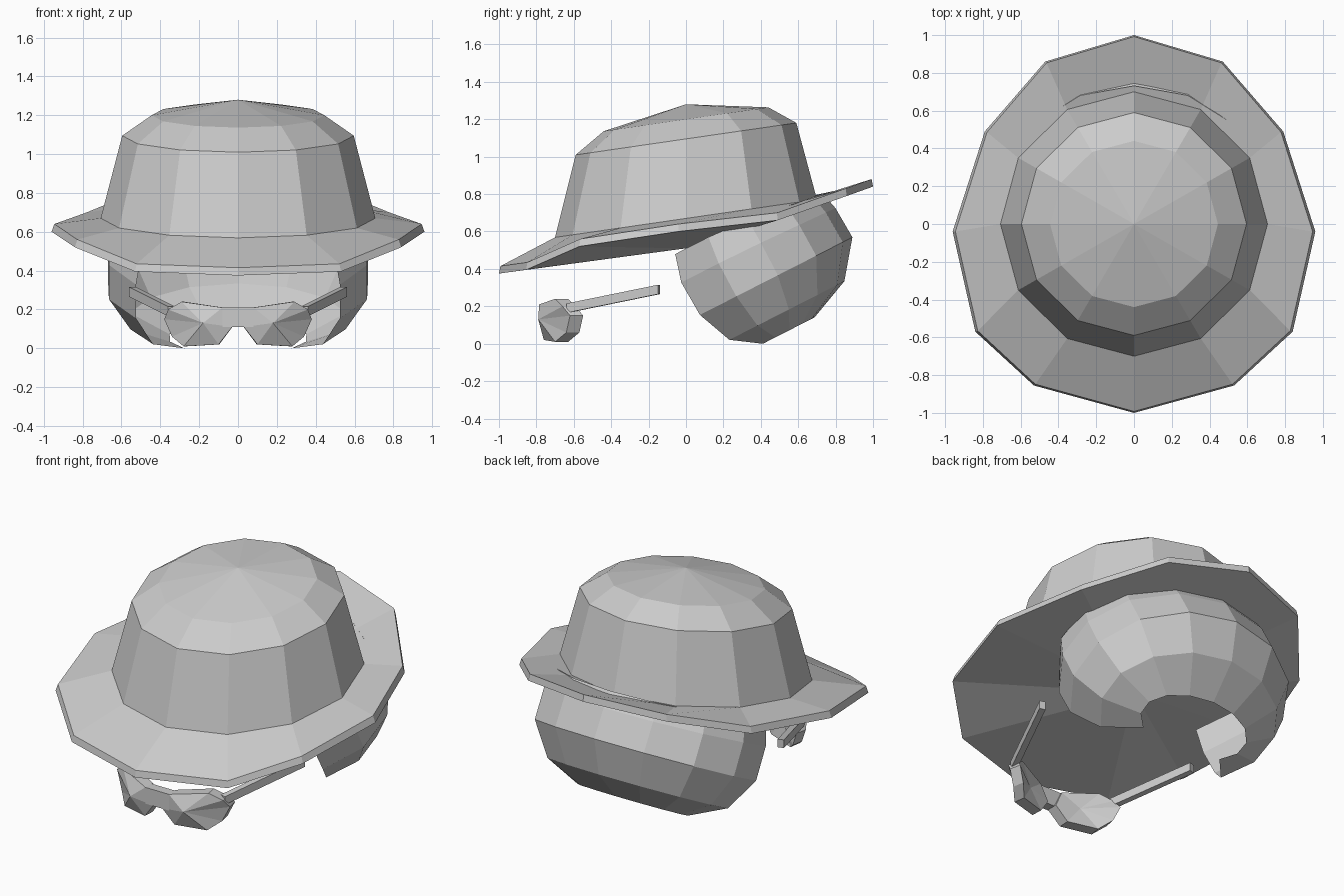
import bpy, math

if "Cube" in bpy.data.objects:
    bpy.data.objects.remove(bpy.data.objects["Cube"])

def make(name, verts, faces):
    me = bpy.data.meshes.new(name)
    me.from_pydata(verts, [], faces)
    me.update()
    ob = bpy.data.objects.new(name, me)
    bpy.context.collection.objects.link(ob)
    return ob

def bridge(rows, closed=True):
    """Quads between successive rows of equal length."""
    n = len(rows[0])
    verts = [p for r in rows for p in r]
    faces = []
    for k in range(len(rows) - 1):
        for i in range(n if closed else n - 1):
            j = (i + 1) % n
            faces.append((k*n + i, k*n + j, k*n + n + j, k*n + n + i))
    return verts, faces

def cap(verts, faces, start, n, point, flip=False):
    """Triangle fan closing one ring."""
    verts.append(point)
    c = len(verts) - 1
    for i in range(n):
        a, b = start + i, start + (i + 1) % n
        faces.append((b, a, c) if flip else (a, b, c))

TILT = 0.145
N = 12

# Hat crown: tilted 12-sided rings, starting at the front, anticlockwise
def ring(r, z):
    pts = []
    for i in range(N):
        a = -math.pi/2 + 2*math.pi*i/N
        y = r*math.sin(a)
        pts.append((r*1.01*math.cos(a), y, z + TILT*y))
    return pts

base = ring(0.70, 0.67)
v, f = bridge([base, ring(0.59, 1.095), ring(0.44, 1.20)])
cap(v, f, 2*N, N, (0, 0, 1.28))
make("hat_crown", v, f)

# Hat brim: curled outer edge, drooping at the front and raised at the back
half = [(0, -1.0, 0.375), (0.53, -0.855, 0.395), (0.84, -0.57, 0.52),
        (0.96, -0.04, 0.60), (0.79, 0.49, 0.66), (0.47, 0.86, 0.79), (0, 1.0, 0.84)]
lower = half + [(-x, y, z) for x, y, z in half[5:0:-1]]
edge = [(x*0.985, y*0.992, z + 0.04) for x, y, z in lower]
v, f = bridge([lower, edge, base])
cap(v, f, 0, N, (0, 0, 0.51), flip=True)
make("hat_brim", v, f)

# Hair: open shell wrapping round the back of the head, in a frame leaning back
lean = math.radians(27)
rows = []
for h, rx, back, front, drop in [(0.05, 0.65, 0.53, 0.32, 0.07), (-0.10, 0.685, 0.555, 0.36, 0.02),
                                 (-0.30, 0.685, 0.565, 0.35, 0), (-0.49, 0.57, 0.42, 0.27, 0),
                                 (-0.59, 0.36, 0.19, 0.12, 0)]:
    row = []
    for i in range(11):
        a = math.radians(-40 + 26*i)
        s = math.sin(a)
        y = back*s if s > 0 else front*s/math.sin(math.radians(40))
        z = h - drop*max(s, 0)
        row.append((rx*math.cos(a), 0.25 + y*math.cos(lean) - z*math.sin(lean),
                    0.58 + y*math.sin(lean) + z*math.cos(lean)))
    rows.append(row)
v, f = bridge(rows[::-1], closed=False)
make("hair", v, f)

# Sunglasses: faceted lenses, bridge and arms, mirrored across x
lens = [(0.03, -0.78, 0.11), (0.10, -0.76, 0.02), (0.28, -0.70, 0.01), (0.34, -0.64, 0.06),
        (0.38, -0.62, 0.15), (0.36, -0.66, 0.20), (0.29, -0.70, 0.24), (0.08, -0.785, 0.21)]
rear = [(x*0.96, y + 0.07, z) for x, y, z in lens]
lens_v, lens_f = bridge([rear, lens])
cap(lens_v, lens_f, 8, 8, (0.18, -0.79, 0.13))
cap(lens_v, lens_f, 0, 8, (0.18, -0.68, 0.13), flip=True)

def bar(p, q, h, off):
    """Flat bar from p to q with height h and sideways offset off."""
    ends = [[(x, y, z), (x + off[0], y + off[1], z),
             (x + off[0], y + off[1], z + h), (x, y, z + h)] for x, y, z in (p, q)]
    v, f = bridge(ends)
    return v, f + [(3, 2, 1, 0), (4, 5, 6, 7)]

def mirrored(name, v, f):
    for side, s in (("right", 1), ("left", -1)):
        make(f"{name}_{side}", [(s*x, y, z) for x, y, z in v],
             f if s > 0 else [t[::-1] for t in f])

mirrored("lens", lens_v, lens_f)
mirrored("glasses_arm", *bar((0.36, -0.64, 0.165), (0.56, -0.15, 0.265), 0.05, (-0.035, 0.01)))
make("glasses_bridge", *bar((-0.08, -0.785, 0.11), (0.08, -0.785, 0.11), 0.10, (0, 0.06)))
